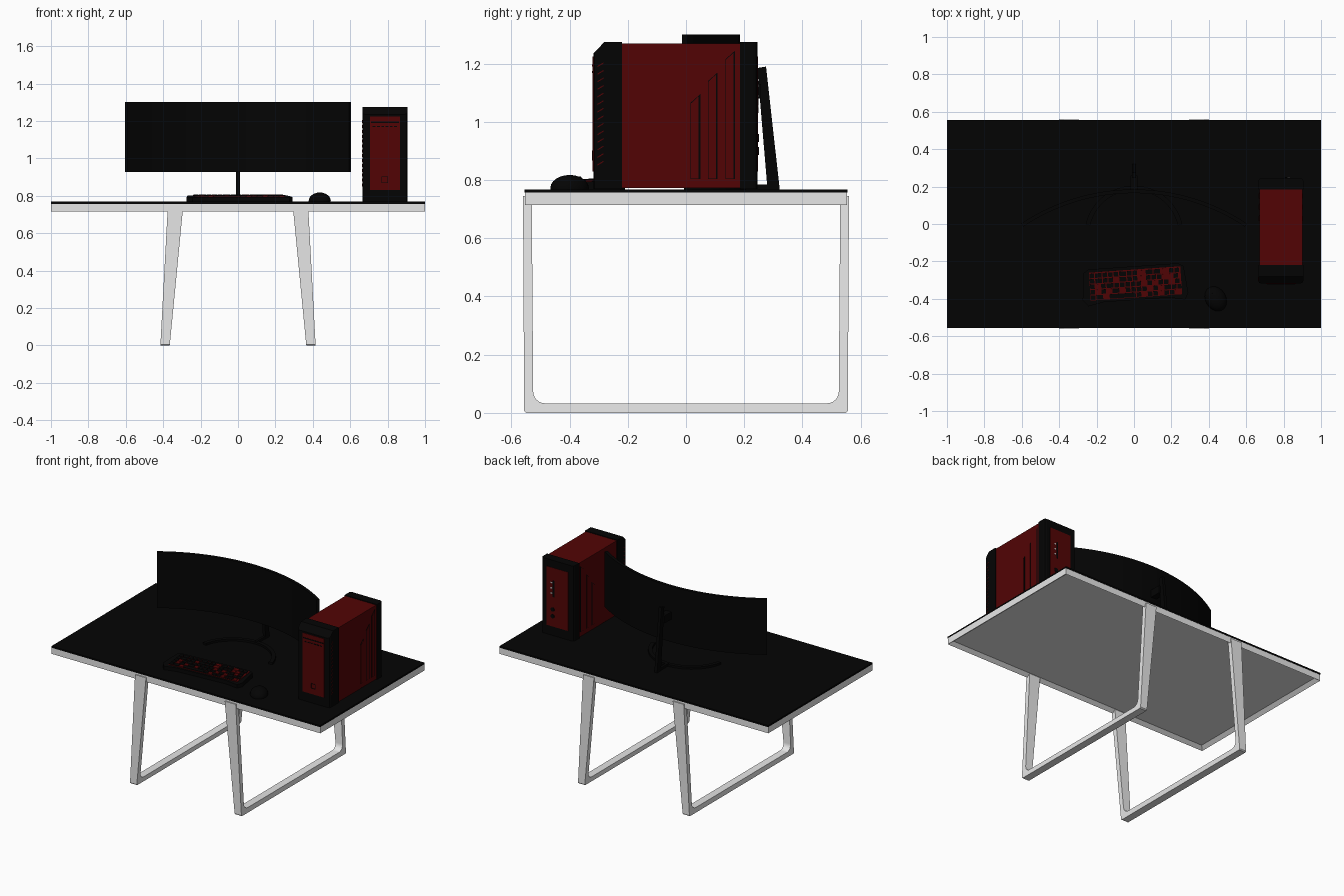
import bpy, bmesh, math, random
from mathutils import Matrix, Vector

if "Cube" in bpy.data.objects:
    bpy.data.objects.remove(bpy.data.objects["Cube"])

random.seed(4)


def material(name, r, g, b):
    m = bpy.data.materials.new(name)
    m.diffuse_color = (r, g, b, 1)
    m.use_nodes = True
    m.node_tree.nodes["Principled BSDF"].inputs["Base Color"].default_value = m.diffuse_color
    return m


BLACK = material("black", 0.0012, 0.0012, 0.0012)
RED = material("dark red", 0.085, 0.0012, 0.0015)
WHITE = material("white", 0.82, 0.82, 0.82)


def finish(name, bm, *mats, smooth=False):
    bmesh.ops.recalc_face_normals(bm, faces=bm.faces[:])
    me = bpy.data.meshes.new(name)
    bm.to_mesh(me)
    bm.free()
    ob = bpy.data.objects.new(name, me)
    bpy.context.collection.objects.link(ob)
    for m in mats:
        me.materials.append(m)
    if smooth:
        bpy.ops.object.select_all(action='DESELECT')
        ob.select_set(True)
        bpy.context.view_layer.objects.active = ob
        bpy.ops.object.shade_smooth_by_angle(angle=math.radians(35))
    return ob


def add_box(bm, x0, x1, y0, y1, z0, z1):
    mat = Matrix.Translation(((x0 + x1) / 2, (y0 + y1) / 2, (z0 + z1) / 2)) \
        @ Matrix.Diagonal((x1 - x0, y1 - y0, z1 - z0, 1))
    vs = bmesh.ops.create_cube(bm, size=1, matrix=mat)["verts"]
    return list({f for v in vs for f in v.link_faces})


def box(name, mat, *dims):
    bm = bmesh.new()
    add_box(bm, *dims)
    return finish(name, bm, mat)


def add_prism(bm, pts, place, lo, hi):
    """Extrude a 2D outline; place(a, b, depth) gives the 3D point."""
    n = len(pts)
    A = [bm.verts.new(place(a, b, lo)) for a, b in pts]
    B = [bm.verts.new(place(a, b, hi)) for a, b in pts]
    bm.faces.new(A)
    bm.faces.new(B[::-1])
    for i in range(n):
        bm.faces.new((A[i], B[i], B[(i + 1) % n], A[(i + 1) % n]))


def along_x(a, b, d):
    return (d, a, b)


def along_z(a, b, d):
    return (a, b, d)


def arc(r, cy, a0, a1, n):
    return [(r * math.sin(a0 + (a1 - a0) * i / n), cy + r * math.cos(a0 + (a1 - a0) * i / n))
            for i in range(n + 1)]


# Desk: black top over a white frame with a recessed underside
box("desk_top", BLACK, -1, 1, -0.555, 0.555, 0.757, 0.768)
bm = bmesh.new()
add_box(bm, -1, 1, -0.553, 0.553, 0.715, 0.757)
under = min(bm.faces, key=lambda f: f.calc_center_median().z)
bmesh.ops.inset_region(bm, faces=[under], thickness=0.035)
for v in under.verts:
    v.co.z += 0.02
finish("desk_frame", bm, WHITE)

# Legs: tapered, splayed U loops with rounded inner corners
inner = [(0.53, 0.745)]
for i in range(7):
    t = math.pi / 2 * i / 6
    inner.append((0.485 + 0.04 * math.cos(t), 0.073 - 0.04 * math.sin(t)))
loop = [(0.56, 0.745)] + inner + [(-y, z) for y, z in reversed(inner)] \
    + [(-0.56, 0.745), (-0.556, 0.006), (-0.55, 0), (0.55, 0), (0.556, 0.006)]
for side, name in ((-1, "left_leg"), (1, "right_leg")):
    bm = bmesh.new()

    def splay(y, z, d):
        t = z / 0.745
        lo, hi = 0.365 - 0.072 * t, 0.415 - 0.04 * t
        return (side * (hi if d else lo), y, z)
    add_prism(bm, loop, splay, 0, 1)
    finish(name, bm, WHITE, smooth=True)

# Curved monitor
R, cy = 1.09, 0.185 - 1.09
half = math.asin(0.604 / R)
bm = bmesh.new()
add_prism(bm, arc(R, cy, -half, half, 32) + arc(R - 0.02, cy, half, -half, 32), along_z, 0.927, 1.3)
finish("monitor", bm, BLACK, smooth=True)

# Monitor stand: leaning post, mount, foot bar and curved base
bm = bmesh.new()
add_prism(bm, [(0.245, 1.185), (0.275, 1.19), (0.322, 0.768), (0.28, 0.768)], along_x, -0.01, 0.01)
finish("stand_post", bm, BLACK)
box("stand_mount", BLACK, -0.02, 0.02, 0.17, 0.258, 1.08, 1.13)
box("stand_foot", BLACK, -0.008, 0.008, 0.19, 0.32, 0.768, 0.785)
bm = bmesh.new()
add_prism(bm, arc(0.265, -0.06, -1.35, 1.35, 28) + arc(0.24, -0.06, 1.35, -1.35, 28), along_z, 0.768, 0.782)
finish("stand_base", bm, BLACK, smooth=True)

# Computer case: red body between two black bezels
box("case_body", RED, 0.67, 0.90, -0.225, 0.19, 0.772, 1.27)
bm = bmesh.new()
add_prism(bm, [(-0.22, 0.769), (-0.318, 0.769), (-0.318, 1.235), (-0.28, 1.275), (-0.22, 1.275)],
          along_x, 0.665, 0.905)
edges = [e for e in bm.edges if all(v.co.y < -0.31 for v in e.verts)
         and abs(e.verts[0].co.z - e.verts[1].co.z) > 0.1]
bmesh.ops.bevel(bm, geom=edges, offset=0.014, segments=2, affect='EDGES', profile=0.5)
finish("case_front_bezel", bm, BLACK)
bm = bmesh.new()
add_box(bm, 0.665, 0.905, 0.185, 0.245, 0.769, 1.275)
edges = [e for e in bm.edges if all(v.co.y > 0.24 for v in e.verts)
         and abs(e.verts[0].co.z - e.verts[1].co.z) > 0.1]
bmesh.ops.bevel(bm, geom=edges, offset=0.014, segments=2, affect='EDGES', profile=0.5)
finish("case_back_bezel", bm, BLACK)

# Front and back red panels with drive lines, button and sockets
box("case_front_panel", RED, 0.705, 0.865, -0.321, -0.316, 0.83, 1.225)
box("case_back_panel", RED, 0.705, 0.865, 0.24, 0.247, 0.83, 1.225)
bm = bmesh.new()
add_box(bm, 0.71, 0.86, -0.323, -0.320, 1.19, 1.197)
for i in range(6):
    add_box(bm, 0.72 + i * 0.023, 0.735 + i * 0.023, -0.323, -0.320, 1.168, 1.174)
for a, b, c, d in ((0.768, 0.802, 0.868, 0.871), (0.768, 0.802, 0.899, 0.902),
                   (0.768, 0.771, 0.868, 0.902), (0.799, 0.802, 0.868, 0.902)):
    add_box(bm, a, b, -0.323, -0.320, c, d)
finish("case_front_details", bm, BLACK)
bm = bmesh.new()
for i in range(3):
    add_box(bm, 0.822, 0.834, 0.245, 0.249, 1.05 + i * 0.035, 1.058 + i * 0.035)
finish("case_sockets", bm, WHITE)
bm = bmesh.new()
add_box(bm, 0.805, 0.818, 0.245, 0.249, 1.03, 1.14)
for z in (0.9, 0.945):
    bmesh.ops.create_cone(bm, cap_ends=True, segments=16, radius1=0.014, radius2=0.014, depth=0.006,
                          matrix=Matrix.Translation((0.82, 0.247, z)) @ Matrix.Rotation(math.pi / 2, 4, 'X'))
finish("case_back_details", bm, BLACK)

# Side vents and slanted bezel slits on both sides of the case
edge_bm, vent_bm, slit_bm = bmesh.new(), bmesh.new(), bmesh.new()
for x, s in ((0.67, -1), (0.90, 1)):
    for i, top in enumerate((1.065, 1.14, 1.215)):
        y = 0.015 + i * 0.06
        add_prism(edge_bm, [(y, 0.803), (y + 0.034, 0.803), (y + 0.034, top + 0.03), (y, top)],
                  along_x, x - s * 0.002, x + s * 0.002)
        add_prism(vent_bm, [(y + 0.002, 0.806), (y + 0.028, 0.806), (y + 0.028, top + 0.022), (y + 0.002, top - 0.002)],
                  along_x, x - s * 0.002, x + s * 0.004)
    for i in range(14):
        z = 0.85 + i * 0.026
        add_prism(slit_bm, [(-0.304, z), (-0.284, z + 0.012), (-0.284, z + 0.016), (-0.304, z + 0.004)],
                  along_x, x, x + s * 0.006)
finish("vent_edges", edge_bm, BLACK)
finish("vents", vent_bm, RED)
finish("bezel_slits", slit_bm, RED)

# Keyboard: flared wedge, red key bed, rows of keys
place = Matrix.Translation((0.003, -0.318, 0.768)) @ Matrix.Rotation(math.radians(4), 4, 'Z')
outline = [(-0.255, -0.105), (-0.17, -0.088), (0.18, -0.088), (0.265, -0.105), (0.283, -0.07),
           (0.268, 0.075), (0.24, 0.092), (-0.24, 0.092), (-0.268, 0.075), (-0.283, -0.07)]
bm = bmesh.new()
add_prism(bm, outline, lambda a, b, d: (a, b, d * (0.024 + 0.05 * (b + 0.1))), 0, 1)
finish("keyboard", bm, BLACK).matrix_world = place
slope = place @ Matrix.Translation((0.005, 0, 0.0295)) @ Matrix.Rotation(math.atan(0.05), 4, 'X')
bm = bmesh.new()
add_box(bm, -0.245, 0.245, -0.075, 0.075, -0.002, 0.0025)
finish("key_bed", bm, RED).matrix_world = slope
bm = bmesh.new()
for row in range(5):
    y = -0.072 + row * 0.0292
    x = -0.243
    while x < 0.225:
        w = 0.14 if row == 0 and -0.16 < x < -0.13 else random.choice((0.024, 0.024, 0.024, 0.036))
        w = min(w, 0.243 - x)
        red = random.random() < 0.25
        for f in add_box(bm, x, x + w, y, y + 0.0235, 0, 0.007):
            f.material_index = int(red)
        x += w + 0.0055
finish("keys", bm, BLACK, RED).matrix_world = slope

# Mouse: flattened dome with a scroll wheel
bm = bmesh.new()
bmesh.ops.create_uvsphere(bm, u_segments=20, v_segments=12, radius=1)
bmesh.ops.bisect_plane(bm, geom=bm.verts[:] + bm.edges[:] + bm.faces[:], plane_co=(0, 0, -0.1),
                       plane_no=(0, 0, -1), clear_outer=True)
bmesh.ops.holes_fill(bm, edges=[e for e in bm.edges if e.is_boundary])
for v in bm.verts:
    v.co = Vector((v.co.x * 0.055, v.co.y * 0.07, (v.co.z + 0.1) * 0.045))
spot = Matrix.Translation((0.437, -0.4, 0.768)) @ Matrix.Rotation(math.radians(30), 4, 'Z')
finish("mouse", bm, BLACK, smooth=True).matrix_world = spot
bm = bmesh.new()
bmesh.ops.create_cone(bm, cap_ends=True, segments=14, radius1=0.009, radius2=0.009, depth=0.006,
                      matrix=Matrix.Translation((0, 0.038, 0.036)) @ Matrix.Rotation(math.pi / 2, 4, 'Y'))
finish("mouse_wheel", bm, BLACK).matrix_world = spot
